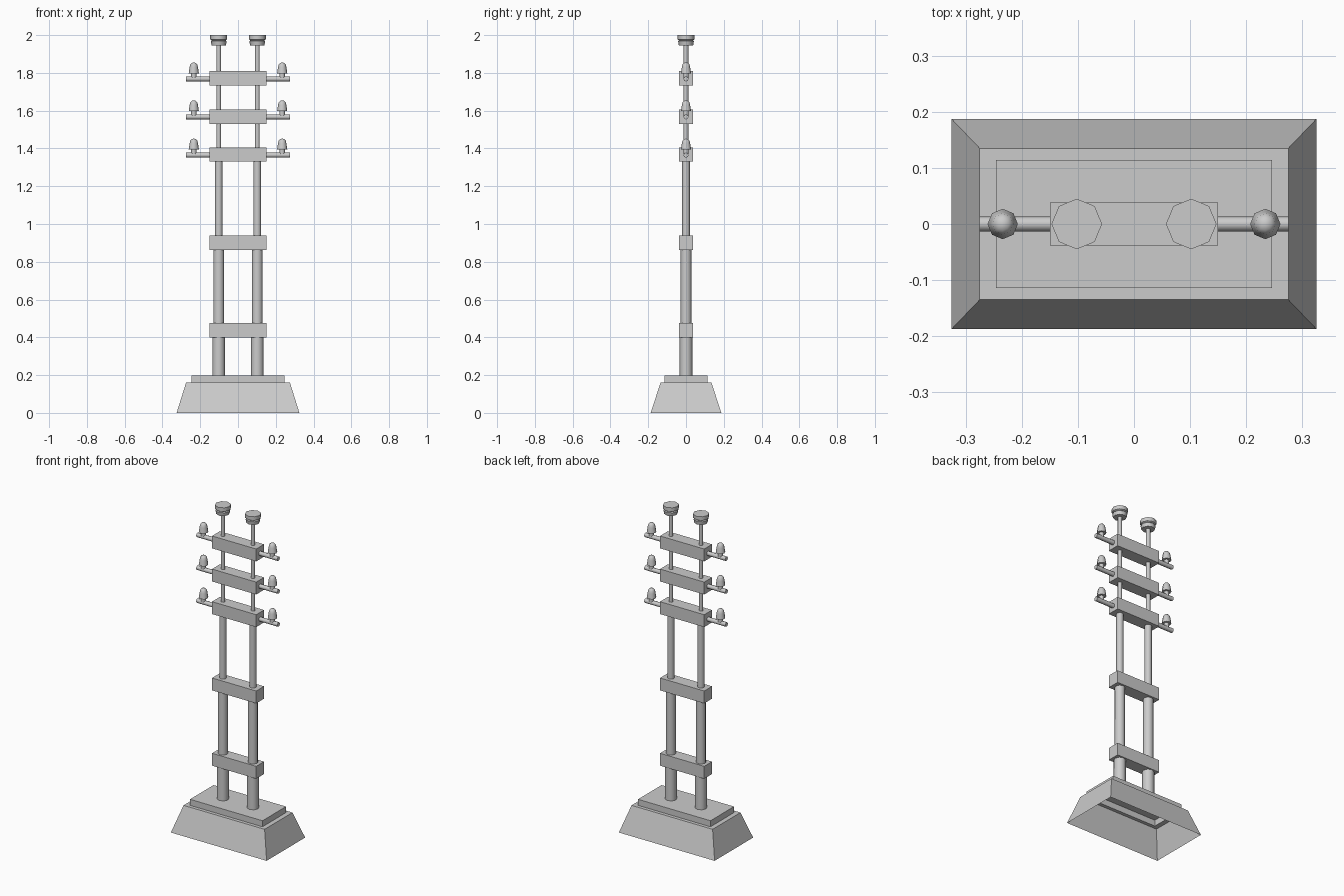
import bpy, bmesh, math
from mathutils import Matrix, Vector

if "Cube" in bpy.data.objects:
    bpy.data.objects.remove(bpy.data.objects["Cube"])

SIDES = 8


def finish(name, bm, smooth=False):
    bmesh.ops.recalc_face_normals(bm, faces=bm.faces)
    mesh = bpy.data.meshes.new(name)
    bm.to_mesh(mesh)
    bm.free()
    ob = bpy.data.objects.new(name, mesh)
    bpy.context.collection.objects.link(ob)
    if smooth:
        bpy.ops.object.select_all(action='DESELECT')
        ob.select_set(True)
        bpy.context.view_layer.objects.active = ob
        bpy.ops.object.shade_smooth_by_angle(angle=math.radians(50))
    return ob


def box(name, size, loc):
    bm = bmesh.new()
    bmesh.ops.create_cube(bm, size=1)
    bmesh.ops.scale(bm, vec=size, verts=bm.verts)
    bmesh.ops.translate(bm, vec=loc, verts=bm.verts)
    return finish(name, bm)


def lathe(name, profile, loc):
    """Revolve (radius, height) points about z; radius 0 closes an end."""
    bm = bmesh.new()
    verts = [bm.verts.new((r, 0, z)) for r, z in profile]
    edges = [bm.edges.new(pair) for pair in zip(verts, verts[1:])]
    bmesh.ops.spin(bm, geom=verts + edges, cent=(0, 0, 0), axis=(0, 0, 1),
                   angle=2 * math.pi, steps=SIDES)
    bmesh.ops.remove_doubles(bm, verts=bm.verts, dist=1e-5)
    bmesh.ops.translate(bm, vec=loc, verts=bm.verts)
    return finish(name, bm, True)


def rod(name, radius, start, end):
    a, b = Vector(start), Vector(end)
    rot = (b - a).to_track_quat('Z', 'Y').to_matrix().to_4x4()
    bm = bmesh.new()
    bmesh.ops.create_cone(bm, cap_ends=True, segments=SIDES, radius1=radius,
                          radius2=radius, depth=(b - a).length,
                          matrix=Matrix.Translation((a + b) / 2) @ rot)
    return finish(name, bm, True)


# Hollow stepped plinth, open underneath
bm = bmesh.new()
rings = []
for x, y, z in [(.325, .187, 0), (.275, .135, .16), (.246, .114, .16), (.246, .114, .197)]:
    rings.append([bm.verts.new((sx * x, sy * y, z))
                  for sx, sy in ((-1, -1), (1, -1), (1, 1), (-1, 1))])
for low, high in zip(rings, rings[1:]):
    for i in range(4):
        j = (i + 1) % 4
        bm.faces.new((low[i], low[j], high[j], high[i]))
bm.faces.new(rings[-1])
finish("plinth", bm)

# Twin poles, thinner with each stage, and their capped tops
stages = [(.034, .19, .44), (.029, .44, .90), (.0205, .90, 1.37), (.0125, 1.37, 1.95)]
cap = [(0, 1.946), (.038, 1.946), (.042, 1.968), (.036, 1.972),
       (.045, 1.977), (.045, 2.0), (0, 2.0)]
for side, x in (("left", -.102), ("right", .102)):
    for n, (r, z0, z1) in enumerate(stages, 1):
        rod(f"{side}_pole_stage_{n}", r, (x, 0, z0), (x, 0, z1))
    lathe(f"{side}_pole_cap", cap, (x, 0, 0))

# Cross blocks tying the poles together
for n, z in enumerate((.438, .90, 1.368, 1.568, 1.771), 1):
    box(f"cross_block_{n}", (.30, .076, .076), (0, 0, z))

# Side arms with bell insulators on the upper three blocks
bell = [(0, .005), (.014, .005), (.014, .030), (.027, .030), (.022, .062),
        (.019, .076), (.011, .085), (0, .087)]
for n, z in enumerate((1.365, 1.567, 1.768), 1):
    for side, s in (("left", -1), ("right", 1)):
        rod(f"{side}_arm_{n}", .0135, (s * .14, 0, z), (s * .275, 0, z))
        lathe(f"{side}_insulator_{n}", bell, (s * .234, 0, z))
